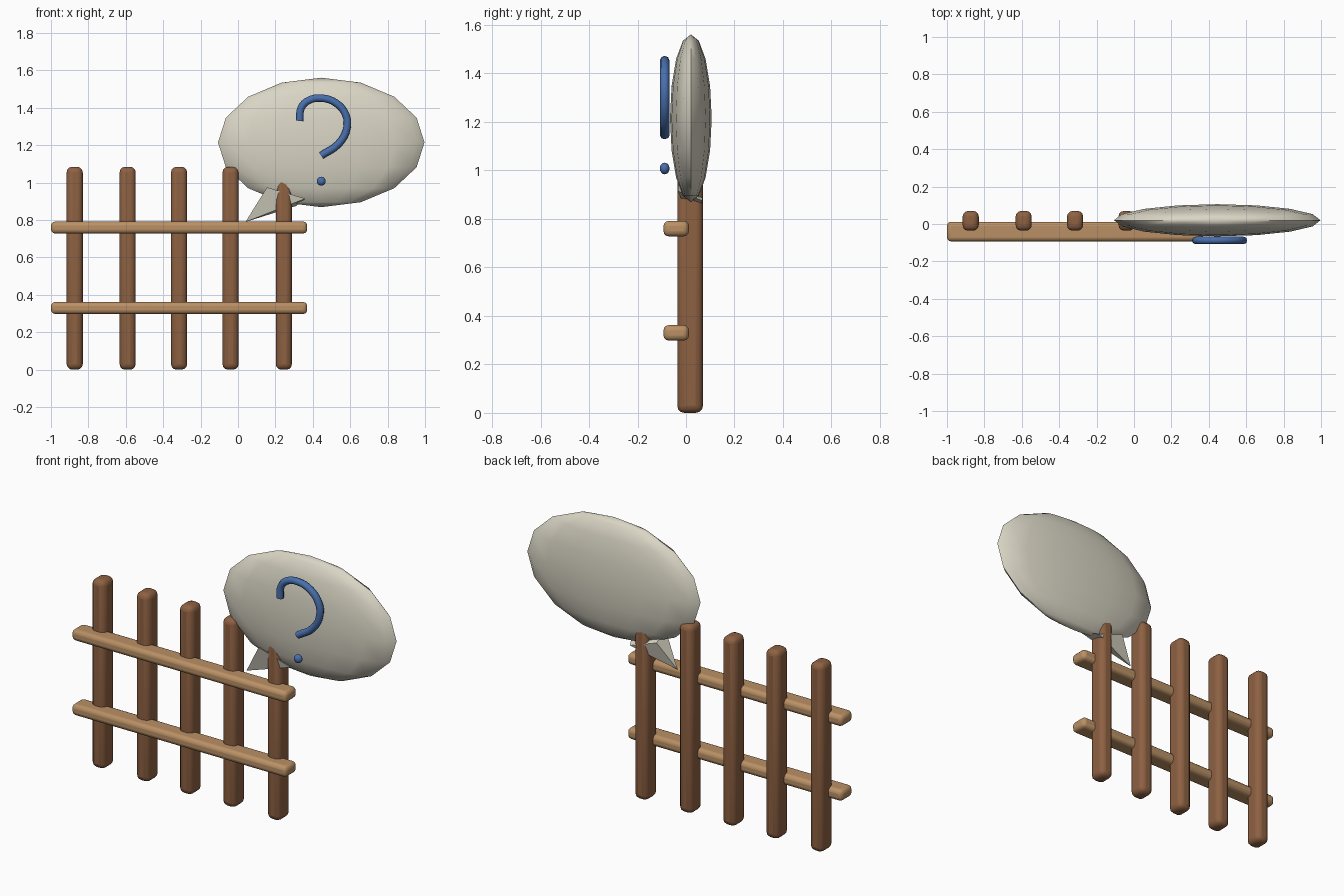
import bpy, bmesh, math
from mathutils import Vector

if "Cube" in bpy.data.objects:
    bpy.data.objects.remove(bpy.data.objects["Cube"], do_unlink=True)


def material(name, rgb):
    m = bpy.data.materials.new(name)
    m.use_nodes = True
    m.diffuse_color = (*rgb, 1)
    m.node_tree.nodes["Principled BSDF"].inputs["Base Color"].default_value = (*rgb, 1)
    return m


POST = material("dark brown wood", (0.27, 0.12, 0.055))
RAIL = material("light tan wood", (0.49, 0.28, 0.13))
CREAM = material("cream", (0.70, 0.67, 0.56))
BLUE = material("blue", (0.065, 0.16, 0.42))


def finish(obj, name, mat, angle=None):
    obj.name = obj.data.name = name
    obj.data.materials.clear()
    obj.data.materials.append(mat)
    if angle:
        bpy.ops.object.select_all(action="DESELECT")
        obj.select_set(True)
        bpy.context.view_layer.objects.active = obj
        bpy.ops.object.shade_smooth_by_angle(angle=math.radians(angle))
    return obj


def rounded_box(name, low, high, bevel, mat):
    low, high = Vector(low), Vector(high)
    bpy.ops.mesh.primitive_cube_add(size=1, location=(low + high) / 2)
    box = bpy.context.object
    box.scale = high - low
    bpy.ops.object.transform_apply(location=False, rotation=False, scale=True)
    finish(box, name, mat, 40)
    mod = box.modifiers.new("rounding", "BEVEL")
    mod.width = bevel
    mod.segments = 3
    return box


def ellipsoid(name, centre, radii, segments, rings, mat, angle):
    bpy.ops.mesh.primitive_uv_sphere_add(segments=segments, ring_count=rings, radius=1, location=centre)
    ball = bpy.context.object
    ball.scale = radii
    bpy.ops.object.transform_apply(location=False, rotation=False, scale=True)
    return finish(ball, name, mat, angle)


# Fence: five posts with two rails across the front
for i, x in enumerate((-0.873, -0.59, -0.315, -0.04, 0.245)):
    rounded_box(f"fence_post_{i + 1}", (x - 0.043, -0.036, 0), (x + 0.043, 0.07, 1.085), 0.03, POST)
for name, z in (("lower_rail", 0.33), ("upper_rail", 0.76)):
    rounded_box(name, (-1, -0.093, z - 0.032), (0.37, 0.012, z + 0.032), 0.022, RAIL)

# Speech bubble body
ellipsoid("bubble", (0.445, 0.02, 1.215), (0.552, 0.086, 0.346), 16, 8, CREAM, 50)

# Pointed bubble tail: a sheared four-sided pyramid
bm = bmesh.new()
tip = bm.verts.new((0.04, 0.02, 0.79))
base = [bm.verts.new(p) for p in ((0.155, -0.034, 0.975), (0.36, -0.034, 0.915),
                                  (0.31, 0.068, 0.875), (0.14, 0.068, 0.935))]
bm.faces.new(base)
for i in range(4):
    bm.faces.new((tip, base[i], base[(i + 1) % 4]))
bmesh.ops.recalc_face_normals(bm, faces=bm.faces)
mesh = bpy.data.meshes.new("bubble_tail")
bm.to_mesh(mesh)
bm.free()
tail = bpy.data.objects.new("bubble_tail", mesh)
bpy.context.collection.objects.link(tail)
finish(tail, "bubble_tail", CREAM)

# Bent blue hook: a round tube along a smooth path
path = ((0.33, 1.33), (0.338, 1.40), (0.375, 1.438), (0.445, 1.452), (0.525, 1.425),
        (0.575, 1.365), (0.583, 1.295), (0.54, 1.21), (0.445, 1.145))
curve = bpy.data.curves.new("hook_path", "CURVE")
curve.dimensions = "3D"
curve.bevel_depth = 0.02
curve.bevel_resolution = 2
curve.resolution_u = 4
curve.use_fill_caps = True
spline = curve.splines.new("BEZIER")
spline.bezier_points.add(len(path) - 1)
for point, (x, z) in zip(spline.bezier_points, path):
    point.co = (x, -0.088, z)
    point.handle_left_type = point.handle_right_type = "AUTO"
hook = bpy.data.objects.new("hook", curve)
bpy.context.collection.objects.link(hook)
bpy.ops.object.select_all(action="DESELECT")
hook.select_set(True)
bpy.context.view_layer.objects.active = hook
bpy.ops.object.convert(target="MESH")
finish(bpy.context.object, "hook", BLUE, 50)

# Dot below the hook
ellipsoid("dot", (0.445, -0.088, 1.008), (0.024, 0.02, 0.024), 16, 8, BLUE, 60)
